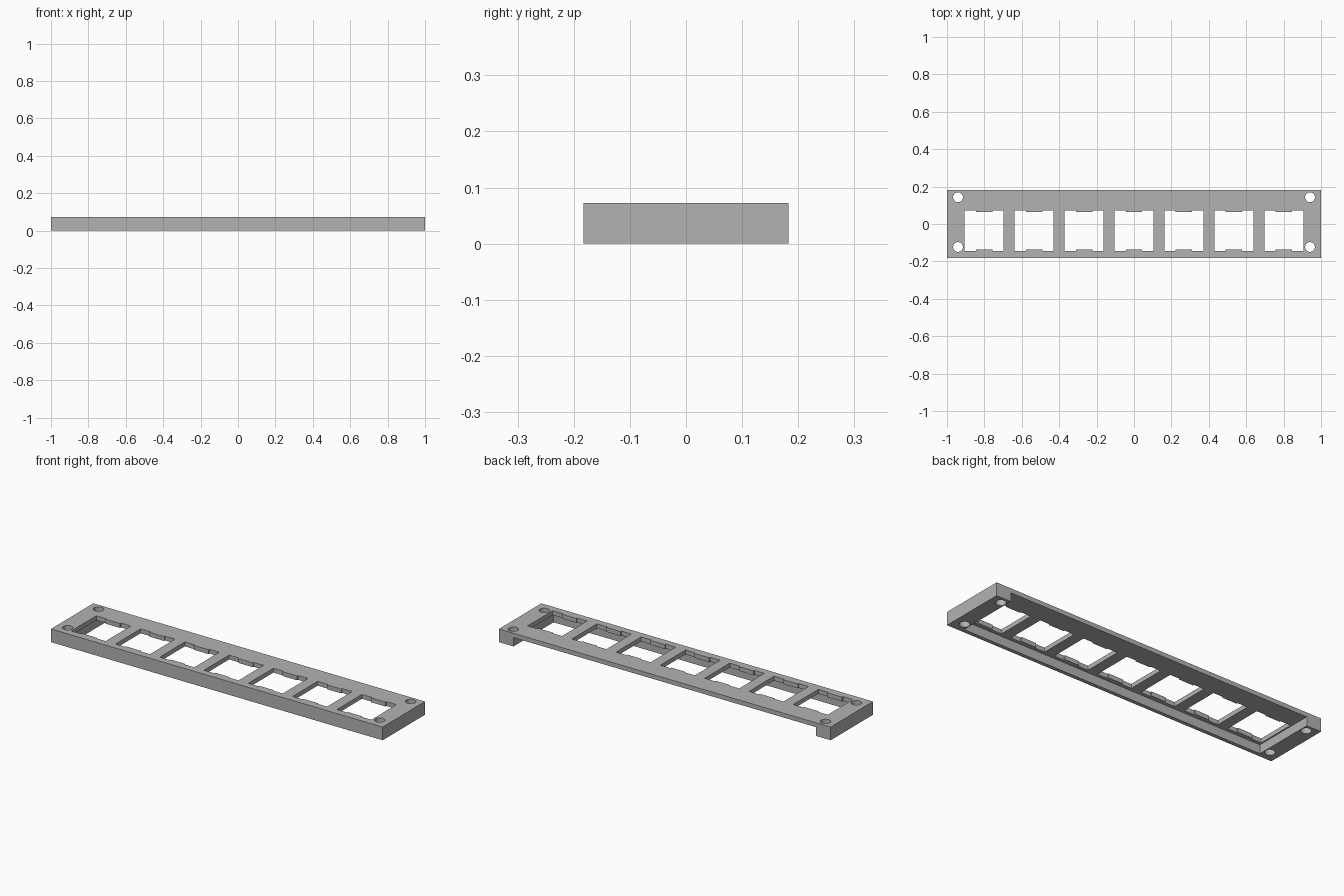
import bpy
import bmesh
import math

cube = bpy.data.objects.get("Cube")
if cube:
    bpy.data.objects.remove(cube, do_unlink=True)

# Main dimensions
HALF_X, HALF_Y, HEIGHT = 1.0, 0.1825, 0.072
PLATE_UNDERSIDE = 0.048
PITCH, COUNT = 0.267, 7

grey = bpy.data.materials.new("plain grey")
grey.use_nodes = True
grey.diffuse_color = (0.45, 0.45, 0.45, 1)
grey.node_tree.nodes["Principled BSDF"].inputs["Base Color"].default_value = grey.diffuse_color


def add_prism(bm, outline, low, high):
    """Extrude a flat counter-clockwise outline from low to high."""
    face = bm.faces.new([bm.verts.new((x, y, low)) for x, y in outline])
    result = bmesh.ops.extrude_face_region(bm, geom=[face])
    verts = [v for v in result["geom"] if isinstance(v, bmesh.types.BMVert)]
    bmesh.ops.translate(bm, verts=verts, vec=(0, 0, high - low))


def make_object(name, prisms):
    bm = bmesh.new()
    for outline, low, high in prisms:
        add_prism(bm, outline, low, high)
    bmesh.ops.recalc_face_normals(bm, faces=bm.faces)
    mesh = bpy.data.meshes.new(name)
    bm.to_mesh(mesh)
    bm.free()
    mesh.materials.append(grey)
    obj = bpy.data.objects.new(name, mesh)
    bpy.context.collection.objects.link(obj)
    return obj


def rectangle(x0, x1, y0, y1):
    return [(x0, y0), (x1, y0), (x1, y1), (x0, y1)]


def circle(cx, cy, radius, sides=32):
    angles = [2 * math.pi * i / sides for i in range(sides)]
    return [(cx + radius * math.cos(a), cy + radius * math.sin(a)) for a in angles]


def window(cx, cy=-0.036, w=0.104, h=0.108, tab_w=0.044, tab=0.007):
    """Square opening with a small tab in the middle of its front and back edges."""
    front = [(-w, -h), (-tab_w, -h), (-tab_w, tab - h),
             (tab_w, tab - h), (tab_w, -h), (w, -h)]
    back = [(-x, -y) for x, y in front]
    return [(cx + x, cy + y) for x, y in front + back]


# Frame block
frame = make_object("frame", [(rectangle(-HALF_X, HALF_X, -HALF_Y, HALF_Y), 0, HEIGHT)])

# Hollow underside, open at the back
recess = make_object("recess_cutter", [
    (rectangle(-0.912, 0.912, -0.162, 0.3), -0.1, PLATE_UNDERSIDE)])

# Row of windows and the four corner screw holes
openings = [window((i - COUNT // 2) * PITCH) for i in range(COUNT)]
openings += [circle(x, y, 0.026) for x in (-0.941, 0.941) for y in (-0.123, 0.143)]
holes = make_object("hole_cutter", [(o, -0.1, 0.2) for o in openings])

for cutter in (recess, holes):
    cutter.hide_render = True
    cutter.display_type = "WIRE"
    cut = frame.modifiers.new(cutter.name, "BOOLEAN")
    cut.operation = "DIFFERENCE"
    cut.solver = "EXACT"
    cut.object = cutter

# Apply the cuts and remove the cutters
bpy.context.view_layer.objects.active = frame
frame.select_set(True)
for name in [m.name for m in frame.modifiers]:
    bpy.ops.object.modifier_apply(modifier=name)
for cutter in (recess, holes):
    bpy.data.objects.remove(cutter, do_unlink=True)
bpy.ops.object.shade_smooth_by_angle(angle=math.radians(30))
